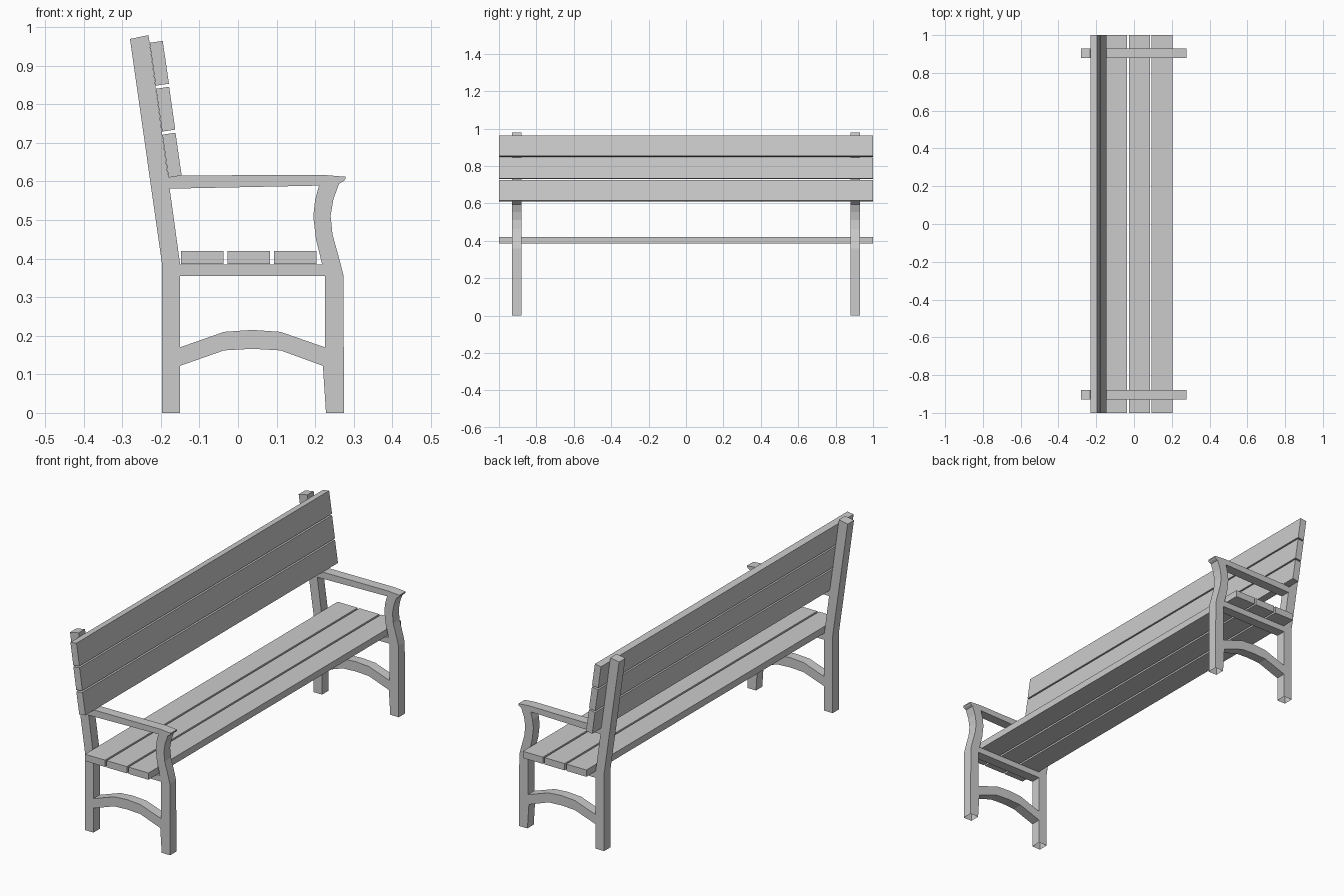
import bpy, bmesh

if "Cube" in bpy.data.objects:
    bpy.data.objects.remove(bpy.data.objects["Cube"])


def prism(name, profile, y0, y1, open_bottom=False):
    """Extrude an XZ outline along Y from y0 to y1."""
    bm = bmesh.new()
    face = bm.faces.new([bm.verts.new((x, y0, z)) for x, z in profile])
    ext = bmesh.ops.extrude_face_region(bm, geom=[face])
    verts = [v for v in ext["geom"] if isinstance(v, bmesh.types.BMVert)]
    bmesh.ops.translate(bm, verts=verts, vec=(0, y1 - y0, 0))
    bmesh.ops.recalc_face_normals(bm, faces=bm.faces)
    if open_bottom:
        base = [f for f in bm.faces if all(v.co.z < 1e-4 for v in f.verts)]
        bmesh.ops.delete(bm, geom=base, context='FACES')
    mesh = bpy.data.meshes.new(name)
    bm.to_mesh(mesh)
    bm.free()
    obj = bpy.data.objects.new(name, mesh)
    bpy.context.collection.objects.link(obj)
    return obj


# Outlines of the end frame parts
back_post = [(-.197, 0), (-.15, 0), (-.15, .385), (-.232, .979),
             (-.28, .969), (-.197, .387)]
front_leg = [(.228, 0), (.275, 0), (.273, .358), (.265, .39), (.245, .462),
             (.24, .51), (.247, .553), (.262, .594), (.273, .6), (.278, .606),
             (.278, .612), (.218, .617), (.21, .589), (.2, .553), (.195, .51),
             (.202, .45), (.218, .385), (.225, .355), (.225, .17), (.22, .122)]
armrest = [(-.177, .581), (.21, .589), (.218, .617), (-.182, .615)]
seat_rail = [(-.15, .355), (.225, .355), (.218, .385), (-.15, .385)]
stretcher = [(-.15, .122), (-.036, .162), (.037, .166), (.11, .162), (.22, .122),
             (.225, .17), (.11, .21), (.037, .215), (-.036, .21), (-.15, .17)]

# Two matching end frames
for side, y0 in (("left", -.93), ("right", .88)):
    y1 = y0 + .05
    prism(f"back_post_{side}", back_post, y0, y1, True)
    prism(f"front_leg_{side}", front_leg, y0, y1, True)
    prism(f"armrest_{side}", armrest, y0, y1)
    prism(f"seat_rail_{side}", seat_rail, y0, y1)
    prism(f"arched_stretcher_{side}", stretcher, y0, y1)

# Seat slats
for i in range(3):
    x0 = -.148 + i * .1205
    x1 = x0 + .111
    prism(f"seat_slat_{i + 1}", [(x0, .386), (x1, .386), (x1, .42), (x0, .42)], -1, 1)

# Leaning backrest slats
for i in range(3):
    dx, dz = -.0165 * i, .119 * i
    outline = [(-.18, .61), (-.146, .615), (-.162, .726), (-.196, .721)]
    prism(f"back_slat_{i + 1}", [(x + dx, z + dz) for x, z in outline], -1, 1)
